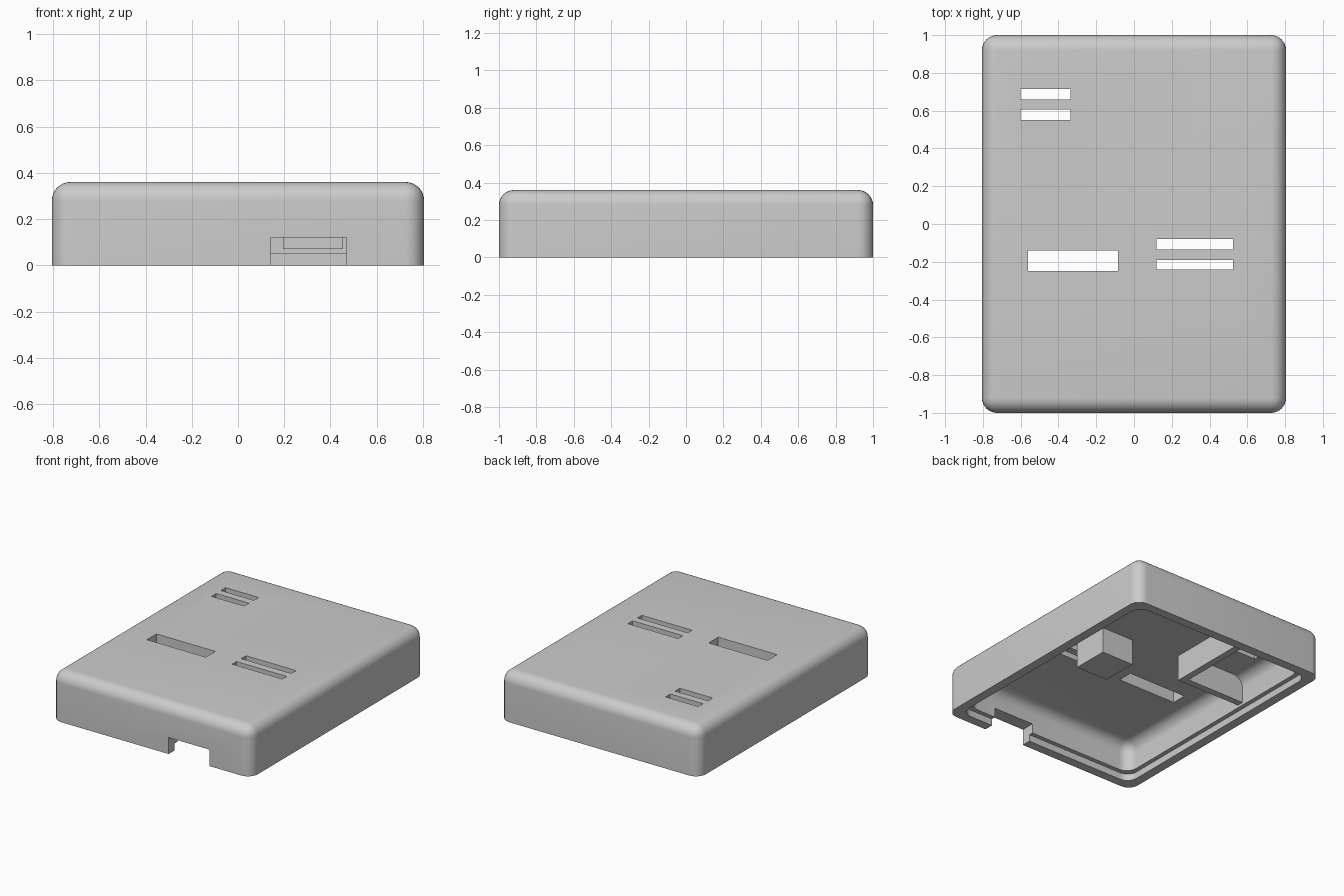
import bpy
import bmesh
from mathutils import Matrix, Vector

old = bpy.data.objects.get("Cube")
if old:
    bpy.data.objects.remove(old, do_unlink=True)

# Material
grey = bpy.data.materials.new("light_grey_plastic")
grey.use_nodes = True
grey.diffuse_color = (0.6, 0.6, 0.6, 1)
grey.node_tree.nodes["Principled BSDF"].inputs["Base Color"].default_value = (0.6, 0.6, 0.6, 1)


def box(name, x, y, z, radius=0, round_top=False):
    """Box from (min, max) ranges, with rounded uprights and optionally a rounded top."""
    bm = bmesh.new()
    size = [r[1] - r[0] for r in (x, y, z)]
    centre = Vector([(r[0] + r[1]) / 2 for r in (x, y, z)])
    bmesh.ops.create_cube(bm, size=1, matrix=Matrix.Translation(centre) @ Matrix.Diagonal((*size, 1)))
    if radius:
        def picked(edge):
            a, b = (v.co.z > centre.z for v in edge.verts)
            return a != b or (round_top and a and b)
        bmesh.ops.bevel(bm, geom=[e for e in bm.edges if picked(e)], offset=radius,
                        segments=8, profile=0.5, affect='EDGES', clamp_overlap=True)
    mesh = bpy.data.meshes.new(name)
    bm.to_mesh(mesh)
    bm.free()
    mesh.materials.append(grey)
    obj = bpy.data.objects.new(name, mesh)
    bpy.context.collection.objects.link(obj)
    return obj


def activate(obj):
    bpy.ops.object.select_all(action='DESELECT')
    obj.select_set(True)
    bpy.context.view_layer.objects.active = obj


def cut(target, cutter):
    cutter.hide_render = True
    mod = target.modifiers.new("cut", 'BOOLEAN')
    mod.operation = 'DIFFERENCE'
    mod.solver = 'EXACT'
    mod.object = cutter
    activate(target)
    bpy.ops.object.modifier_apply(modifier=mod.name)
    bpy.data.objects.remove(cutter, do_unlink=True)


def span(half):
    return (-half, half)


# Outer cover
cover = box("cover_shell", span(0.805), span(1), (0, 0.36), 0.08, True)

# Hollow inside and the stepped lip around the open bottom
cut(cover, box("cavity_cutter", span(0.705), span(0.9), (-0.1, 0.26), 0.08, True))
cut(cover, box("lip_cutter", span(0.737), span(0.932), (-0.1, 0.05), 0.08))

# Connector notch in the front wall
cut(cover, box("notch_cutter", (0.14, 0.47), (-1.1, -0.85), (-0.1, 0.12)))

# Slots through the top
slots = [
    ((-0.6, -0.335), (0.66, 0.715)),
    ((-0.6, -0.335), (0.55, 0.605)),
    ((-0.56, -0.085), (-0.25, -0.14)),
    ((0.12, 0.525), (-0.135, -0.08)),
    ((0.12, 0.525), (-0.24, -0.19)),
]
for x, y in slots:
    cut(cover, box("slot_cutter", x, y, (0.2, 0.5)))

activate(cover)
bpy.ops.object.shade_smooth_by_angle(angle=0.5)

# Inner post and the two walls that close off the back corner
drop = (0.07, 0.3)
box("inner_post", (0.195, 0.455), (-0.055, 0.215), drop)
box("corner_wall_side", (-0.23, -0.18), (0.25, 0.93), drop)
box("corner_wall_front", (-0.735, -0.23), (0.25, 0.3), drop)
